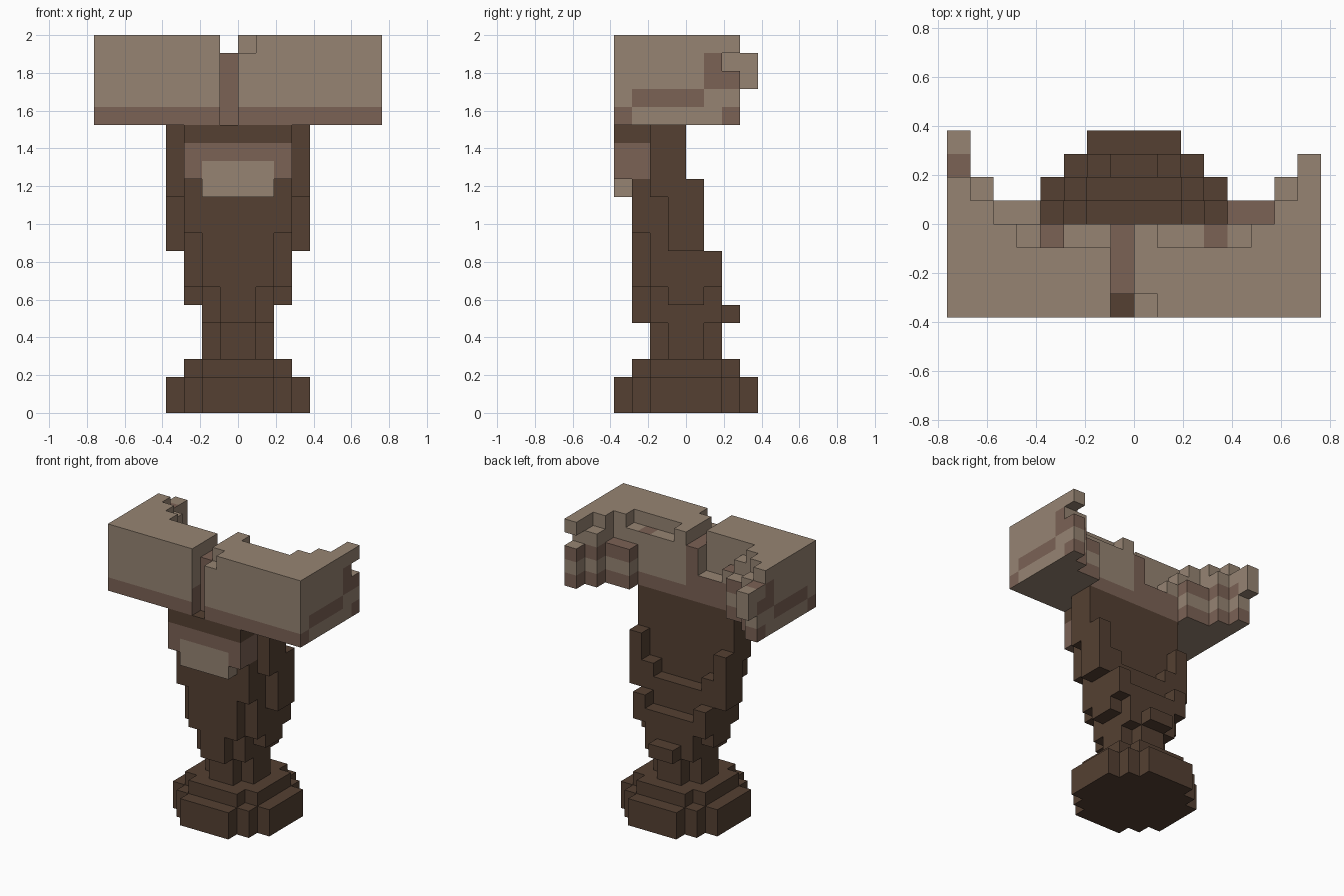
import bpy
import bmesh
from mathutils import Vector

if "Cube" in bpy.data.objects:
    bpy.data.objects.remove(bpy.data.objects["Cube"], do_unlink=True)

UNIT = 2 / 21  # edge of one block


def make_material(name, rgb):
    mat = bpy.data.materials.new(name)
    mat.use_nodes = True
    mat.diffuse_color = (*rgb, 1)
    shader = next(n for n in mat.node_tree.nodes if n.type == "BSDF_PRINCIPLED")
    shader.inputs["Base Color"].default_value = (*rgb, 1)
    shader.inputs["Roughness"].default_value = 0.9
    return mat


DARK, MID, LIGHT = range(3)
MATERIALS = [
    make_material("dark_brown", (0.089, 0.051, 0.032)),
    make_material("mid_brown", (0.198, 0.122, 0.091)),
    make_material("light_tan", (0.305, 0.231, 0.171)),
]


def box(x0, x1, y0, y1, z0, z1):
    """Set of unit blocks filling a box."""
    return {(x, y, z) for x in range(x0, x1) for y in range(y0, y1) for z in range(z0, z1)}


def centred(half, y0, y1, z0, z1):
    """Box that is symmetric in x."""
    return box(-half, half, y0, y1, z0, z1)


def disc(radius, z0, z1, cut):
    """Stepped round layer; cut lists the half width of the outermost rows."""
    cells = set()
    for i, half in enumerate(cut):
        cells |= centred(half, i - radius, radius - i, z0, z1)
    return cells


# Round stepped foot
foot = disc(4, 0, 2, (2, 3, 4)) | disc(3, 2, 3, (2, 3))

# Stem flaring upwards and leaning forwards
stem = disc(2, 3, 5, (1, 2))
stem |= centred(1, -3, 2, 5, 7) | centred(1, 2, 3, 5, 6) | centred(2, -2, 2, 5, 7)
stem |= centred(2, -3, 2, 7, 8) | centred(2, -3, 1, 8, 10) | centred(2, -3, 0, 10, 16)
stem |= centred(3, -1, 1, 6, 7) | centred(3, -2, 1, 7, 10)
stem |= centred(3, -3, 0, 10, 16) | centred(3, -3, 1, 10, 11)
stem -= centred(2, 0, 1, 10, 11)
stem |= centred(4, -1, 0, 9, 16) | centred(4, -2, 0, 12, 16)
for a, b in ((3, 4), (-4, -3)):
    stem |= box(a, b, 0, 1, 9, 13)
for a, b in ((2, 3), (-3, -2)):
    stem |= box(a, b, 1, 2, 7, 9)
stem |= centred(2, -4, -3, 12, 13) | centred(3, -4, -3, 13, 16)

# Wide crossbar with wings stepping backwards
head = centred(8, -4, -1, 16, 21) | centred(5, -1, 0, 16, 18)
head |= box(0, 1, -1, 0, 16, 21) | box(1, 5, -1, 0, 16, 20) | box(-1, 0, -1, 0, 16, 20)
head |= box(-4, -3, -1, 0, 16, 19) | box(-5, -4, -1, 0, 16, 20)
for side in (1, -1):
    def wing(a, b, y0, y1, z0, z1):
        lo, hi = sorted((side * a, side * b))
        return box(lo, hi, y0, y1, z0, z1)
    head |= wing(5, 8, -1, 0, 16, 21) | wing(4, 6, 0, 1, 16, 19)
    head |= wing(6, 8, 0, 1, 16, 21) | wing(6, 7, 1, 2, 16, 20)
    head |= wing(7, 8, 1, 2, 16, 21) | wing(7, 8, 2, 3, 16, 19)
head |= box(7, 8, 2, 3, 20, 21)
head |= box(-8, -7, 2, 3, 19, 20) | box(-8, -7, 3, 4, 18, 20)

# Slot and chip in the crossbar
head -= box(-1, 0, -4, -3, 16, 21) | box(-1, 0, -4, 0, 20, 21) | box(0, 1, -4, -3, 20, 21)


def plain(cell, n):
    return DARK


def stem_colour(cell, n):
    x, y, z = cell
    if y == -4 and -2 <= x < 2 and z < 14 and (n.y < 0 or z == 12):
        return LIGHT
    if y < -2 and 13 <= z < 15 and (y == -4 or abs(n.x) > 0):
        return MID
    return DARK


def head_colour(cell, n):
    x, y, z = cell
    if x == -1 and y >= -3 and (n.y or n.z > 0):
        return MID
    if n.z < 0:
        return LIGHT
    if n.z > 0:
        lowered = (x in (-4, 3) and y == -1) or (x == -8 and y == 2) or (x in (4, 5) and y == 0)
        return MID if lowered else LIGHT
    if n.y < 0:
        return MID if z == 16 else LIGHT
    if x in (-8, 7) and n.x * x > 0:  # outer ends of the wings
        if y == 3:
            return LIGHT
        if z == 16:
            return MID if y in (-4, 2) else LIGHT
        if z == 17:
            return MID if -4 < y < 1 else LIGHT
        if x < 0 and y == 2:
            return MID if z == 18 else LIGHT
        return MID if y >= 1 and z < 20 else LIGHT
    if y == 3:
        return LIGHT
    if -4 <= x < 0:
        return MID if z < 18 else LIGHT
    if 0 <= x < 4:
        return MID if z == 16 else LIGHT
    return MID if z in (16, 18) else LIGHT


SOLID = foot | stem | head
AXES = [Vector(v) for v in ((1, 0, 0), (0, 1, 0), (0, 0, 1))]


def build(name, cells, colour):
    """Skin the visible sides of the blocks, then merge flat regions."""
    bm = bmesh.new()
    corners = {}

    def corner(p):
        key = tuple(round(c) for c in p)
        if key not in corners:
            corners[key] = bm.verts.new(Vector(key) * UNIT)
        return corners[key]

    for cell in sorted(cells):
        for i in range(3):
            for sign in (1, -1):
                n = AXES[i] * sign
                if tuple(round(c) for c in Vector(cell) + n) in SOLID:
                    continue
                u, v = AXES[(i + 1) % 3], AXES[(i + 2) % 3]
                start = Vector(cell) + (AXES[i] if sign > 0 else Vector())
                quad = [start, start + u, start + u + v, start + v]
                face = bm.faces.new([corner(p) for p in quad[::sign]])
                face.material_index = colour(cell, n)
    bmesh.ops.dissolve_limit(bm, angle_limit=0.01, verts=bm.verts[:],
                             edges=bm.edges[:], delimit={"MATERIAL"})
    mesh = bpy.data.meshes.new(name)
    for mat in MATERIALS:
        mesh.materials.append(mat)
    bm.to_mesh(mesh)
    bm.free()
    obj = bpy.data.objects.new(name, mesh)
    bpy.context.scene.collection.objects.link(obj)
    return obj


build("foot", foot, plain)
build("stem", stem, stem_colour)
build("crossbar", head, head_colour)
